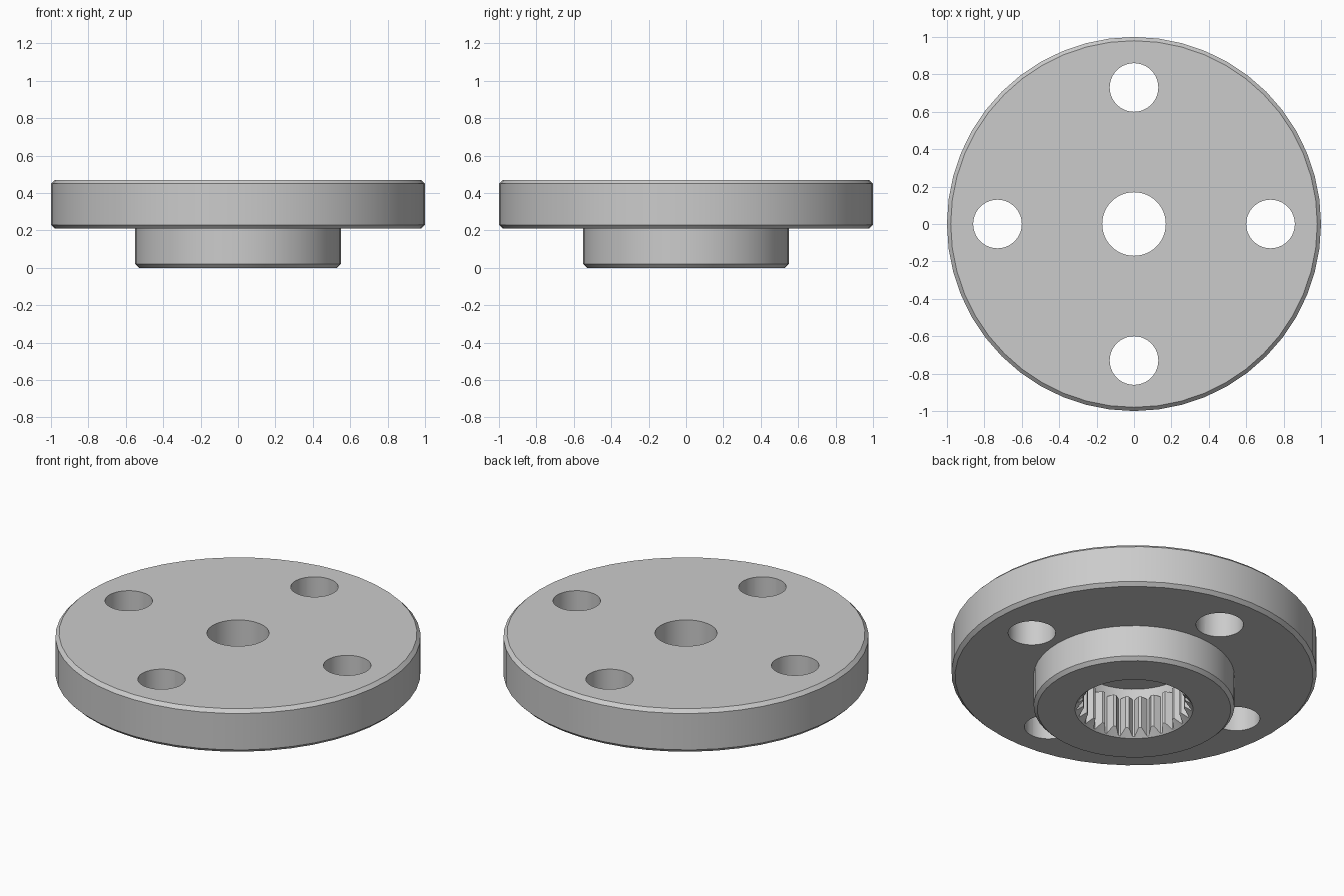
import bpy, bmesh
from math import sin, cos, pi, radians
from mathutils import Vector

if "Cube" in bpy.data.objects:
    bpy.data.objects.remove(bpy.data.objects["Cube"], do_unlink=True)

# Single plain metal colour
metal = bpy.data.materials.new("grey_metal")
metal.use_nodes = True
colour = (0.6, 0.6, 0.6, 1)
metal.diffuse_color = colour
metal.node_tree.nodes["Principled BSDF"].inputs["Base Color"].default_value = colour


def make_object(name, bm):
    bmesh.ops.recalc_face_normals(bm, faces=bm.faces)
    mesh = bpy.data.meshes.new(name)
    bm.to_mesh(mesh)
    bm.free()
    mesh.materials.append(metal)
    obj = bpy.data.objects.new(name, mesh)
    bpy.context.collection.objects.link(obj)
    return obj


def lathe(name, profile, steps):
    """Revolve a closed (radius, z) outline around the z axis."""
    bm = bmesh.new()
    verts = [bm.verts.new((r, 0, z)) for r, z in profile]
    edges = [bm.edges.new((v, verts[i - 1])) for i, v in enumerate(verts)]
    bmesh.ops.spin(bm, geom=verts + edges, cent=(0, 0, 0), axis=(0, 0, 1),
                   angle=2 * pi, steps=steps, use_duplicate=False)
    bmesh.ops.remove_doubles(bm, verts=bm.verts, dist=1e-5)
    return make_object(name, bm)


def prism(name, outline, z0, z1):
    """Extrude an (x, y) outline from z0 to z1."""
    bm = bmesh.new()
    face = bm.faces.new([bm.verts.new((x, y, z0)) for x, y in outline])
    top = bmesh.ops.extrude_face_region(bm, geom=[face])["geom"]
    bmesh.ops.translate(bm, vec=Vector((0, 0, z1 - z0)),
                        verts=[v for v in top if isinstance(v, bmesh.types.BMVert)])
    return make_object(name, bm)


def cut(target, cutter):
    cutter.hide_render = True
    mod = target.modifiers.new("cut", 'BOOLEAN')
    mod.operation = 'DIFFERENCE'
    mod.solver = 'EXACT'
    mod.object = cutter
    bpy.context.view_layer.objects.active = target
    bpy.ops.object.modifier_apply(modifier=mod.name)
    bpy.data.objects.remove(cutter, do_unlink=True)


# Flange disc with hub, stepped bore, relief groove and lead-in chamfer
flange = lathe("flanged_hub", [
    (0.17, 0.47), (0.98, 0.47), (1.0, 0.45), (1.0, 0.23), (0.98, 0.21),
    (0.55, 0.21), (0.55, 0.02), (0.53, 0.0), (0.323, 0.0), (0.25, 0.073),
    (0.25, 0.24), (0.32, 0.24), (0.32, 0.31), (0.17, 0.31)], 48)

# Internal spline teeth
teeth, tip, root = 25, 0.28, 0.315
star = []
for i in range(teeth):
    for r, offset in ((root, -0.07), (root, 0.07), (tip, 0.38), (tip, 0.62)):
        a = (i + offset) * 2 * pi / teeth
        star.append((r * cos(a), r * sin(a)))
cut(flange, prism("spline_cutter", star, -0.1, 0.28))

# Four bolt holes
for k in range(4):
    a = k * pi / 2
    ring = [(0.73 * cos(a) + 0.13 * cos(t * pi / 20),
             0.73 * sin(a) + 0.13 * sin(t * pi / 20)) for t in range(40)]
    cut(flange, prism("bolt_hole_cutter", ring, 0.1, 0.6))

# Smooth round walls, crisp edges
bpy.ops.object.select_all(action='DESELECT')
flange.select_set(True)
bpy.context.view_layer.objects.active = flange
bpy.ops.object.shade_smooth_by_angle(angle=radians(25))
